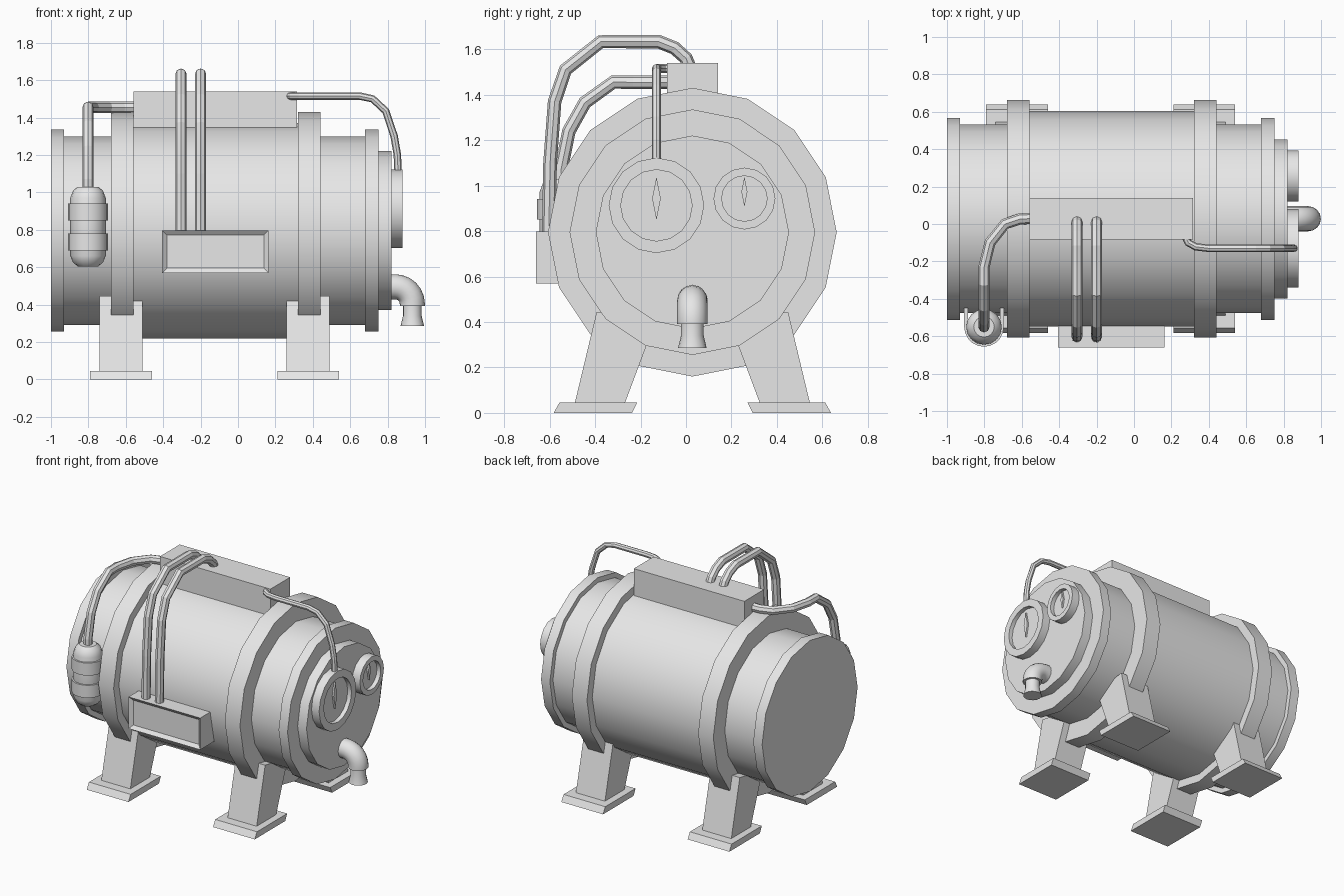
import bpy, bmesh, math
from mathutils import Matrix, Vector

if "Cube" in bpy.data.objects:
    bpy.data.objects.remove(bpy.data.objects["Cube"], do_unlink=True)

grey = bpy.data.materials.new("plain_grey")
grey.use_nodes = True
grey.diffuse_color = (0.8, 0.8, 0.8, 1)
grey.node_tree.nodes["Principled BSDF"].inputs["Base Color"].default_value = (0.8, 0.8, 0.8, 1)

CY, CZ = 0.028, 0.795          # tank axis


def select_only(obj):
    bpy.ops.object.select_all(action='DESELECT')
    obj.select_set(True)
    bpy.context.view_layer.objects.active = obj


def finish(name, bm, smooth=False):
    bmesh.ops.recalc_face_normals(bm, faces=bm.faces)
    mesh = bpy.data.meshes.new(name)
    bm.to_mesh(mesh)
    bm.free()
    mesh.materials.append(grey)
    obj = bpy.data.objects.new(name, mesh)
    bpy.context.collection.objects.link(obj)
    if smooth:
        select_only(obj)
        bpy.ops.object.shade_smooth_by_angle(angle=math.radians(35))
    return obj


def lathe(name, profile, centre, axis='Z', sides=16):
    """Spin (height, radius) points about an axis."""
    bm = bmesh.new()
    verts = [bm.verts.new((r, 0, h)) for h, r in profile]
    edges = [bm.edges.new(pair) for pair in zip(verts, verts[1:])]
    bmesh.ops.spin(bm, geom=verts + edges, cent=(0, 0, 0), axis=(0, 0, 1),
                   angle=math.tau, steps=sides)
    bmesh.ops.remove_doubles(bm, verts=bm.verts, dist=0.0005)
    turn = Matrix.Rotation(math.pi / 2, 4, 'Y') if axis == 'X' else Matrix()
    bm.transform(Matrix.Translation(centre) @ turn)
    return finish(name, bm, True)


def prism_mesh(points, start, end, axis):
    """Extrude a flat outline: (y, z) along X or (x, y) along Z."""
    bm = bmesh.new()
    place = (lambda p: (start, *p)) if axis == 'X' else (lambda p: (*p, start))
    face = bm.faces.new([bm.verts.new(place(p)) for p in points])
    new = bmesh.ops.extrude_face_region(bm, geom=[face])["geom"]
    step = (end - start) * Vector((axis == 'X', 0, axis == 'Z'))
    bmesh.ops.translate(bm, vec=step, verts=[v for v in new if isinstance(v, bmesh.types.BMVert)])
    bmesh.ops.recalc_face_normals(bm, faces=bm.faces)
    return bm


def prism(name, points, start, end, axis, smooth=False):
    return finish(name, prism_mesh(points, start, end, axis), smooth)


def pipe(name, points, radius, smooth=False):
    curve = bpy.data.curves.new(name, 'CURVE')
    curve.dimensions = '3D'
    curve.bevel_depth = radius
    curve.bevel_resolution = 6 if smooth else 2
    curve.use_fill_caps = True
    spline = curve.splines.new('POLY')
    spline.points.add(len(points) - 1)
    for point, co in zip(spline.points, points):
        point.co = (*co, 1)
    spline.use_smooth = smooth
    curve.materials.append(grey)
    obj = bpy.data.objects.new(name, curve)
    bpy.context.collection.objects.link(obj)
    select_only(obj)
    bpy.ops.object.convert(target='MESH')
    if smooth:
        bpy.ops.object.shade_smooth_by_angle(angle=math.radians(35))


# Tank sections along x
for name, x0, x1, r in [
        ("rear_flange", -1.0, -0.93, 0.54), ("rear_neck", -0.93, -0.68, 0.505),
        ("rear_hoop", -0.68, -0.56, 0.635), ("tank_body", -0.56, 0.32, 0.575),
        ("gauge_end_hoop", 0.32, 0.44, 0.635), ("gauge_end_neck", 0.44, 0.68, 0.505),
        ("gauge_end_flange", 0.68, 0.75, 0.54), ("gauge_end_plate", 0.75, 0.82, 0.425)]:
    lathe(name, [(x0, 0), (x0, r), (x1, r), (x1, 0)], (0, CY, CZ), 'X')

# Housing on top
prism("top_housing", [(-0.083, 1.28), (0.14, 1.28), (0.14, 1.54), (-0.083, 1.54)], -0.56, 0.315, 'X')

# Legs and splayed feet
leg = [(-0.49, 0.04), (-0.27, 0.04), (-0.135, 0.40), (-0.393, 0.445)]
foot = [(-0.582, 0), (-0.237, 0), (-0.215, 0.045), (-0.557, 0.045)]
for end, x in (("rear", -0.625), ("gauge_end", 0.375)):
    for side in ("front", "back"):
        flip = (lambda p: (2 * CY - p[0], p[1])) if side == "back" else (lambda p: p)
        prism(f"{end}_{side}_leg", [flip(p) for p in leg], x - 0.115, x + 0.115, 'X')
        prism(f"{end}_{side}_foot", [flip(p) for p in foot], x - 0.165, x + 0.165, 'X')

# Control box with a recessed front panel
bm = prism_mesh([(-0.66, 0.57), (-0.42, 0.57), (-0.42, 0.797), (-0.66, 0.797)], -0.405, 0.163, 'X')
front = [f for f in bm.faces if f.normal.y < -0.9]
bmesh.ops.inset_region(bm, faces=front, thickness=0.035, depth=0)
bmesh.ops.translate(bm, vec=(0, 0.02, 0), verts=front[0].verts)
finish("control_box", bm)

# Gauges with diamond needles
for name, y, z, r, inner, length in (("large_gauge", -0.13, 0.913, 0.21, 0.157, 0.095),
                                     ("small_gauge", 0.257, 0.943, 0.136, 0.1, 0.066)):
    lathe(name, [(0.81, 0), (0.81, r), (0.88, r), (0.88, inner), (0.85, inner), (0.85, 0)], (0, y, z), 'X')
    w, zc = length * 0.2, z + 0.03
    prism(name + "_needle", [(y, zc - length), (y + w, zc), (y, zc + length), (y - w, zc)],
          0.848, 0.862, 'X')

# Drain spout: elbow and flared nozzle
arc = [(0.84 + 0.092 * math.sin(a), CY, 0.405 + 0.09 * math.cos(a))
       for a in [i * math.pi / 12 for i in range(7)]]
pipe("spout_elbow", [(0.80, CY, 0.495)] + arc + [(0.932, CY, 0.392)], 0.067, True)
lathe("spout_nozzle", [(0.41, 0), (0.41, 0.05), (0.34, 0.05), (0.285, 0.063), (0.285, 0)], (0.932, CY, 0))

# Pressure bottle and its two clamps
bx, by = -0.802, -0.55
lathe("bottle", [(0.605, 0), (0.605, 0.055), (0.625, 0.08), (0.66, 0.095), (0.97, 0.095),
                 (1.01, 0.08), (1.03, 0.055), (1.03, 0)], (bx, by, 0))
angles = [math.pi + i * math.pi / 10 for i in range(11)]


def u_shape(r):
    bend = [(bx + r * math.cos(a), by + r * math.sin(a)) for a in angles]
    return [(bx - r, -0.443)] + bend + [(bx + r, -0.443)]


for name, z0 in (("lower_clamp", 0.69), ("upper_clamp", 0.85)):
    prism(name, u_shape(0.106) + u_shape(0.085)[::-1], z0, z0 + 0.09, 'Z', True)

# Pipe from bottle to housing
pipe("bottle_pipe", [(bx, by, 1.0), (bx, by, 1.07), (bx, -0.515, 1.24), (bx, -0.445, 1.365),
                     (bx, -0.32, 1.455), (bx, -0.23, 1.455), (-0.77, -0.10, 1.455),
                     (-0.69, 0, 1.455), (-0.61, 0.027, 1.455), (-0.54, 0.03, 1.455)], 0.03)

# Twin pipes from housing to control box
for i, x in enumerate((-0.305, -0.2)):
    pipe(f"looped_pipe_{i + 1}", [(x, y, z) for y, z in (
        (-0.604, 0.78), (-0.598, 1.1), (-0.578, 1.37), (-0.53, 1.51), (-0.375, 1.633),
        (-0.12, 1.633), (-0.05, 1.605), (0, 1.56), (0.025, 1.50))], 0.03)

# Thin pipe from housing to large gauge
pipe("gauge_pipe", [(0.275, -0.07, 1.515), (0.29, -0.1, 1.515), (0.33, -0.122, 1.515),
                    (0.40, -0.13, 1.515), (0.65, -0.13, 1.515), (0.72, -0.13, 1.50),
                    (0.79, -0.13, 1.435), (0.835, -0.13, 1.30), (0.852, -0.13, 1.20),
                    (0.856, -0.13, 1.10)], 0.02)
